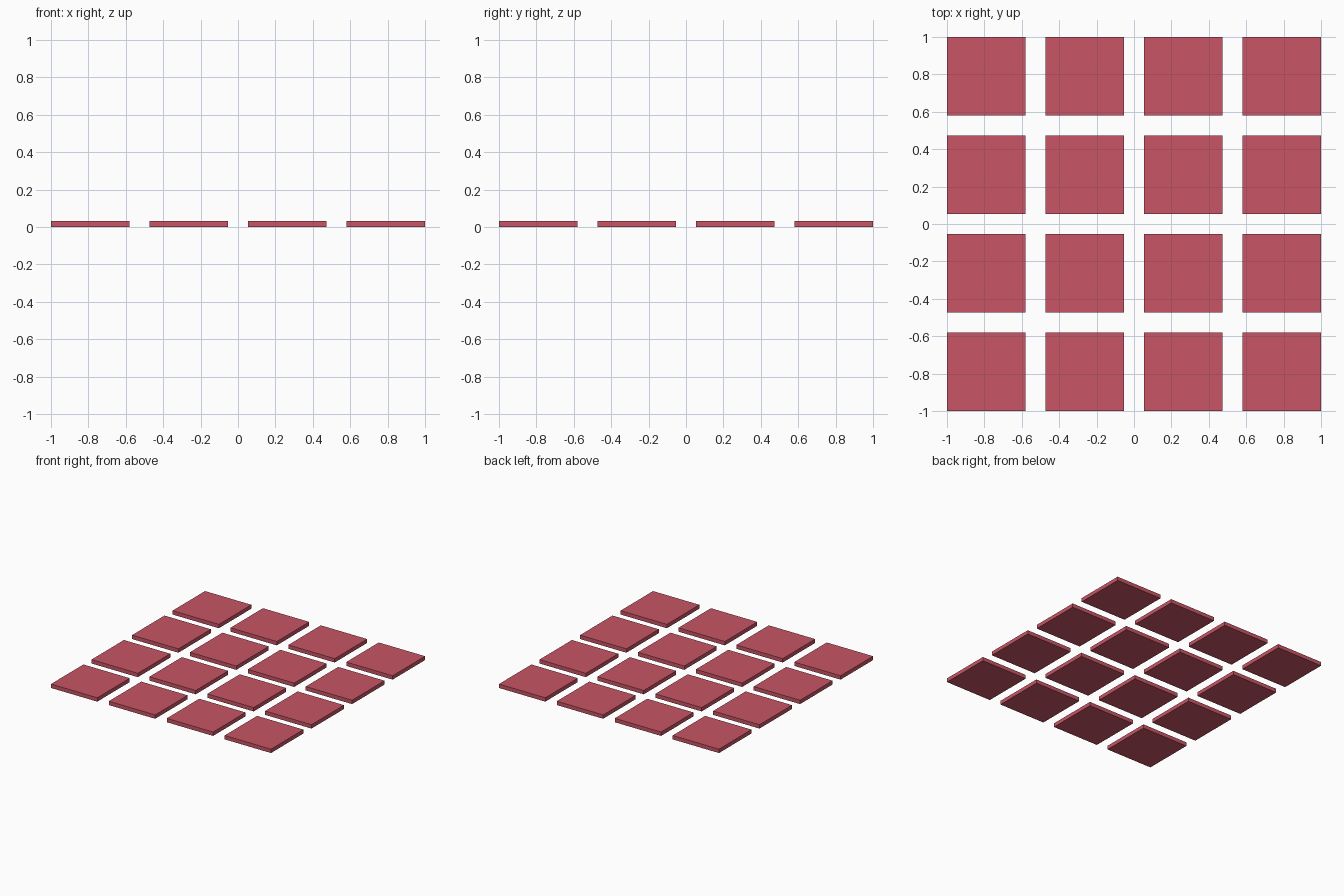
import bpy

if "Cube" in bpy.data.objects:
    bpy.data.objects.remove(bpy.data.objects["Cube"])

COUNT = 4
UNIT = 2 / 19            # tile is 4 units wide, gap is 1 unit
SIZE = 4 * UNIT
PITCH = 5 * UNIT
HEIGHT = 0.032

red = bpy.data.materials.new("tile_red")
red.diffuse_color = (0.58, 0.09, 0.13, 1)
red.use_nodes = True
red.node_tree.nodes["Principled BSDF"].inputs["Base Color"].default_value = red.diffuse_color


def add_tile(name, x, y):
    bpy.ops.mesh.primitive_cube_add(size=1, location=(x, y, HEIGHT / 2))
    tile = bpy.context.object
    tile.name = name
    tile.scale = (SIZE, SIZE, HEIGHT)
    bpy.ops.object.transform_apply(location=False, rotation=False, scale=True)
    tile.data.materials.append(red)


# Square grid of separate flat tiles
for row in range(COUNT):
    for col in range(COUNT):
        add_tile(f"tile_{row + 1}_{col + 1}",
                 (col - (COUNT - 1) / 2) * PITCH,
                 (row - (COUNT - 1) / 2) * PITCH)
